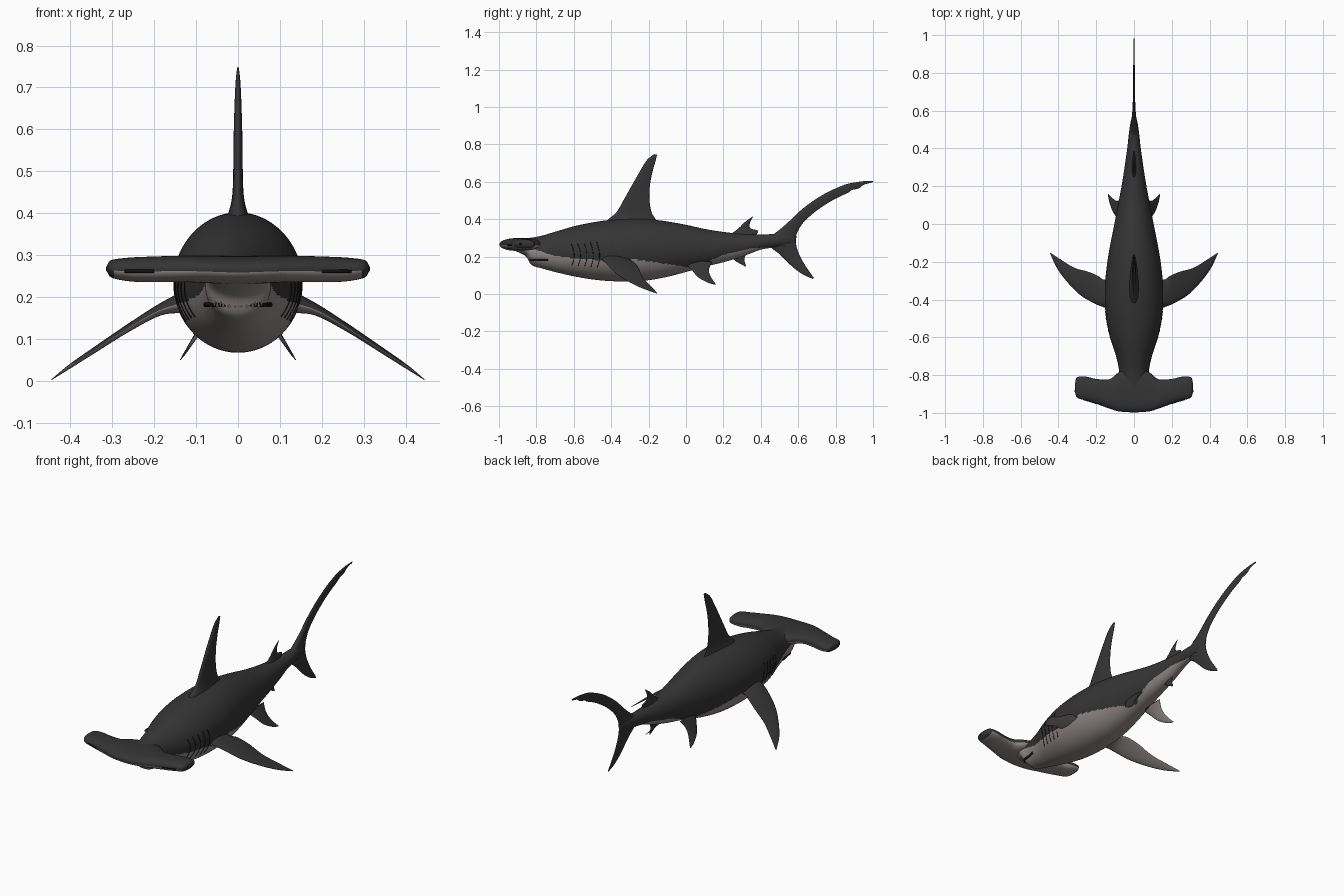
import bpy, bmesh, math
from mathutils import Vector


def material(name, rgb):
    m = bpy.data.materials.new(name)
    m.diffuse_color = (*rgb, 1)
    return m


DARK = material("dark grey skin", (0.035, 0.035, 0.035))
PALE = material("pale belly", (0.30, 0.26, 0.26))
BLACK = material("black", (0.006, 0.006, 0.006))
TOOTH = material("tooth grey", (0.38, 0.36, 0.34))


def smooth(rows, n=8):
    """Catmull-Rom interpolation through rows of numbers."""
    out = []
    for i in range(len(rows) - 1):
        a, b = rows[max(i - 1, 0)], rows[i]
        c, d = rows[i + 1], rows[min(i + 2, len(rows) - 1)]
        for k in range(n):
            t = k / n
            out.append([0.5 * (2 * q + (r - p) * t + (2 * p - 5 * q + 4 * r - s) * t * t
                               + (3 * q - p - 3 * r + s) * t ** 3)
                        for p, q, r, s in zip(a, b, c, d)])
    return out + [list(rows[-1])]


def lookup(rows, y):
    """Linear interpolation of rows keyed on their first number."""
    for a, b in zip(rows, rows[1:]):
        if y <= b[0]:
            t = max(0, (y - a[0]) / (b[0] - a[0]))
            return [p + (q - p) * t for p, q in zip(a, b)]
    return rows[-1]


def loft(name, rings, mats, rule=None):
    """Skin a list of point rings, cap both ends, colour faces by rule."""
    bm = bmesh.new()
    vs = [[bm.verts.new(p) for p in ring] for ring in rings]
    n = len(rings[0])
    for a, b in zip(vs, vs[1:]):
        for j in range(n):
            k = (j + 1) % n
            bm.faces.new((a[j], a[k], b[k], b[j]))
    bm.faces.new(vs[0])
    bm.faces.new(vs[-1])
    bmesh.ops.recalc_face_normals(bm, faces=bm.faces)
    for f in bm.faces:
        f.normal_update()
        f.smooth = True
        if rule:
            f.material_index = rule(f.calc_center_median(), f.normal)
    me = bpy.data.meshes.new(name)
    bm.to_mesh(me)
    bm.free()
    for m in mats:
        me.materials.append(m)
    ob = bpy.data.objects.new(name, me)
    bpy.context.collection.objects.link(ob)
    return ob


def fin(name, stations, normal, rule=None, side=1):
    """Stations: leading xyz, trailing xyz, half thickness."""
    nrm = Vector(normal).normalized()
    rings = []
    for s in smooth(stations):
        lead, trail, h = Vector(s[:3]), Vector(s[3:6]), s[6]
        ring = []
        for j in range(28):
            a = 2 * math.pi * j / 28
            c = (1 - math.cos(a)) / 2
            p = lead.lerp(trail, c) + nrm * h * math.sin(a) * (1.25 - 0.7 * c)
            ring.append((p.x * side, p.y, p.z))
        rings.append(ring)
    return loft(name, rings, [DARK, PALE], rule)


def flat_fin(name, outline, rule=None):
    """Fin on the centre plane. Outline rows: lead y z, trail y z, half thickness."""
    return fin(name, [(0, a, b, 0, c, d, h) for a, b, c, d, h in outline], (1, 0, 0), rule)


def tube(name, pts, r, mat):
    pts = [Vector(p) for p in pts]
    rings = []
    for i, p in enumerate(pts):
        t = (pts[min(i + 1, len(pts) - 1)] - pts[max(i - 1, 0)]).normalized()
        u = t.cross(Vector((0.31, 0.2, 0.93))).normalized()
        v = t.cross(u)
        rings.append([p + r * (u * math.cos(a) + v * math.sin(a))
                      for a in (k * math.pi / 4 for k in range(8))])
    return loft(name, rings, [mat])


# Body: y, top z, bottom z, half width
BODY = smooth([(-0.95, 0.285, 0.245, 0.05), (-0.90, 0.295, 0.225, 0.07), (-0.855, 0.299, 0.20, 0.077),
               (-0.825, 0.302, 0.155, 0.078), (-0.77, 0.312, 0.137, 0.08), (-0.70, 0.333, 0.118, 0.095),
               (-0.60, 0.362, 0.095, 0.127), (-0.50, 0.383, 0.078, 0.148), (-0.40, 0.397, 0.069, 0.154),
               (-0.30, 0.402, 0.068, 0.152), (-0.20, 0.40, 0.074, 0.141), (-0.10, 0.388, 0.092, 0.124),
               (0.0, 0.37, 0.118, 0.104), (0.10, 0.348, 0.146, 0.085), (0.20, 0.332, 0.17, 0.066),
               (0.30, 0.322, 0.20, 0.05), (0.40, 0.318, 0.237, 0.036), (0.48, 0.322, 0.25, 0.027),
               (0.54, 0.325, 0.262, 0.018), (0.58, 0.315, 0.275, 0.006)], 10)
# Height of the belly colour edge along the body
EDGE = [(-1, 0.25), (-0.8, 0.235), (-0.7, 0.205), (-0.6, 0.19), (-0.45, 0.18), (-0.3, 0.19), (-0.1, 0.16),
        (0.0, 0.145), (0.06, 0.14), (0.1, 0.165), (0.2, 0.21), (0.35, 0.245), (0.47, 0.252), (0.5, 0.2)]


def skin(y, a, grow=1.0):
    _, top, bot, w = lookup(BODY, y)
    return (w * grow * math.cos(a), y, (top + bot) / 2 + (top - bot) / 2 * grow * math.sin(a))


loft("body", [[skin(r[0], 2 * math.pi * j / 128) for j in range(128)] for r in BODY], [DARK, PALE],
     lambda c, n: int(c.z < lookup(EDGE, c.y)[1]))

# Hammer head: x, front y, back y, top z, bottom z
half = [(0, -0.997, -0.76, 0.299, 0.23), (0.08, -0.992, -0.785, 0.299, 0.234), (0.13, -0.977, -0.822, 0.299, 0.236),
        (0.20, -0.952, -0.82, 0.297, 0.236), (0.25, -0.935, -0.809, 0.295, 0.237), (0.29, -0.925, -0.808, 0.291, 0.243),
        (0.306, -0.912, -0.817, 0.286, 0.25), (0.312, -0.89, -0.845, 0.276, 0.262)]
rows = [(-r[0], *r[1:]) for r in half[:0:-1]] + half
head = []
for x, yf, yb, zt, zb in smooth(rows):
    ring = []
    for j in range(48):
        a = 2 * math.pi * j / 48
        c, s = math.cos(a), math.sin(a)
        ring.append((x, (yf + yb) / 2 + (yb - yf) / 2 * math.copysign(abs(c) ** 0.8, c),
                     (zt + zb) / 2 + (zt - zb) / 2 * math.copysign(abs(s) ** 0.9, s)))
    head.append(ring)
loft("hammer_head", head, [DARK, PALE], lambda c, n: int(n.z < -0.25 and abs(c.x) < 0.295))

# Fins on the centre plane
flat_fin("dorsal_fin", [(-0.46, 0.36, -0.13, 0.35, 0.045), (-0.415, 0.40, -0.155, 0.39, 0.026),
                        (-0.37, 0.44, -0.183, 0.435, 0.015), (-0.335, 0.50, -0.195, 0.50, 0.012),
                        (-0.29, 0.58, -0.193, 0.58, 0.011), (-0.25, 0.65, -0.18, 0.65, 0.009),
                        (-0.21, 0.715, -0.163, 0.71, 0.006), (-0.17, 0.748, -0.155, 0.745, 0.002)])
flat_fin("second_dorsal_fin", [(0.22, 0.31, 0.37, 0.31, 0.015), (0.25, 0.328, 0.385, 0.338, 0.009),
                               (0.285, 0.355, 0.345, 0.352, 0.006), (0.315, 0.385, 0.342, 0.38, 0.004),
                               (0.355, 0.414, 0.358, 0.412, 0.001)])
flat_fin("anal_fin", [(0.21, 0.22, 0.33, 0.23, 0.012), (0.24, 0.195, 0.315, 0.198, 0.007),
                      (0.275, 0.17, 0.312, 0.178, 0.004), (0.315, 0.148, 0.322, 0.15, 0.001)])
flat_fin("tail_upper_lobe", [(0.42, 0.29, 0.55, 0.25, 0.022), (0.475, 0.325, 0.582, 0.285, 0.019),
                             (0.54, 0.378, 0.595, 0.33, 0.013), (0.61, 0.445, 0.63, 0.385, 0.008),
                             (0.69, 0.505, 0.70, 0.447, 0.006), (0.77, 0.551, 0.79, 0.505, 0.005),
                             (0.85, 0.585, 0.865, 0.541, 0.004), (0.893, 0.595, 0.885, 0.555, 0.004),
                             (0.93, 0.601, 0.925, 0.566, 0.003), (0.96, 0.604, 0.952, 0.585, 0.002),
                             (1.0, 0.605, 0.998, 0.597, 0.001)])
flat_fin("tail_lower_lobe", [(0.44, 0.30, 0.592, 0.31, 0.018), (0.455, 0.25, 0.587, 0.278, 0.014),
                             (0.50, 0.213, 0.60, 0.225, 0.009), (0.57, 0.145, 0.63, 0.165, 0.006),
                             (0.625, 0.105, 0.66, 0.12, 0.004), (0.678, 0.081, 0.684, 0.086, 0.001)])


# Paired fins, gills, eyes and nostrils
def underside(c, n):
    return int(n.z < 0)


for side, tag in ((1, "left"), (-1, "right")):
    fin("pectoral_fin_" + tag, [(0.10, -0.47, 0.195, 0.10, -0.27, 0.19, 0.035),
                                (0.15, -0.445, 0.182, 0.155, -0.295, 0.178, 0.022),
                                (0.20, -0.425, 0.163, 0.19, -0.275, 0.168, 0.013),
                                (0.28, -0.38, 0.115, 0.245, -0.252, 0.137, 0.009),
                                (0.345, -0.317, 0.073, 0.315, -0.232, 0.09, 0.007),
                                (0.405, -0.238, 0.033, 0.385, -0.19, 0.044, 0.005),
                                (0.445, -0.155, 0.003, 0.441, -0.153, 0.006, 0.001)],
        (0.5, 0, 0.85), underside, side)
    fin("pelvic_fin_" + tag, [(0.055, 0.0, 0.165, 0.06, 0.14, 0.17, 0.014),
                              (0.085, 0.03, 0.13, 0.08, 0.125, 0.14, 0.008),
                              (0.112, 0.065, 0.09, 0.098, 0.125, 0.11, 0.005),
                              (0.13, 0.115, 0.062, 0.12, 0.143, 0.075, 0.003),
                              (0.138, 0.155, 0.05, 0.136, 0.16, 0.053, 0.001)],
        (0.64, 0, 0.77), underside, side)
    for i in range(5):
        y = -0.61 + 0.034 * i
        pts = [skin(y + 0.012 * math.sin(k / 3), -0.6 + k * 0.09) for k in range(11)]
        tube(f"gill_slit_{tag}_{i + 1}", [(p[0] * side, p[1], p[2]) for p in pts], 0.0018, BLACK)
    bpy.ops.mesh.primitive_uv_sphere_add(segments=16, ring_count=10, radius=0.011,
                                         location=(0.304 * side, -0.885, 0.268))
    eye = bpy.context.object
    eye.name = "eye_" + tag
    eye.data.materials.append(BLACK)
    bpy.ops.object.shade_smooth()
    tube("nostril_" + tag, [(side * x, y, 0.262) for x, y in ((0.2, -0.95), (0.235, -0.938), (0.27, -0.928))],
         0.004, BLACK)

# Mouth slit following the skin at a fixed height, with small teeth
path = []
for i in range(15):
    y = -0.835 + 0.007 * i
    _, top, bot, w = lookup(BODY, y)
    q = (0.182 - (top + bot) / 2) / ((top - bot) / 2)
    if abs(q) < 1:
        path.append((w * math.sqrt(1 - q * q), y, 0.182))
path = [(-x, y, z) for x, y, z in reversed(path)] + path
tube("mouth", path, 0.006, BLACK)
for i in range(19):
    x = -0.063 + 0.007 * i
    a, b = next((p, q) for p, q in zip(path, path[1:]) if p[0] <= x <= q[0])
    y = a[1] + (b[1] - a[1]) * (x - a[0]) / max(b[0] - a[0], 1e-6)
    bpy.ops.mesh.primitive_cone_add(vertices=6, radius1=0.0035, radius2=0, depth=0.013,
                                    location=(x, y - 0.005, 0.183), rotation=(math.pi * (i % 2), 0, 0))
    tooth = bpy.context.object
    tooth.name = f"tooth_{i + 1}"
    tooth.data.materials.append(TOOTH)
